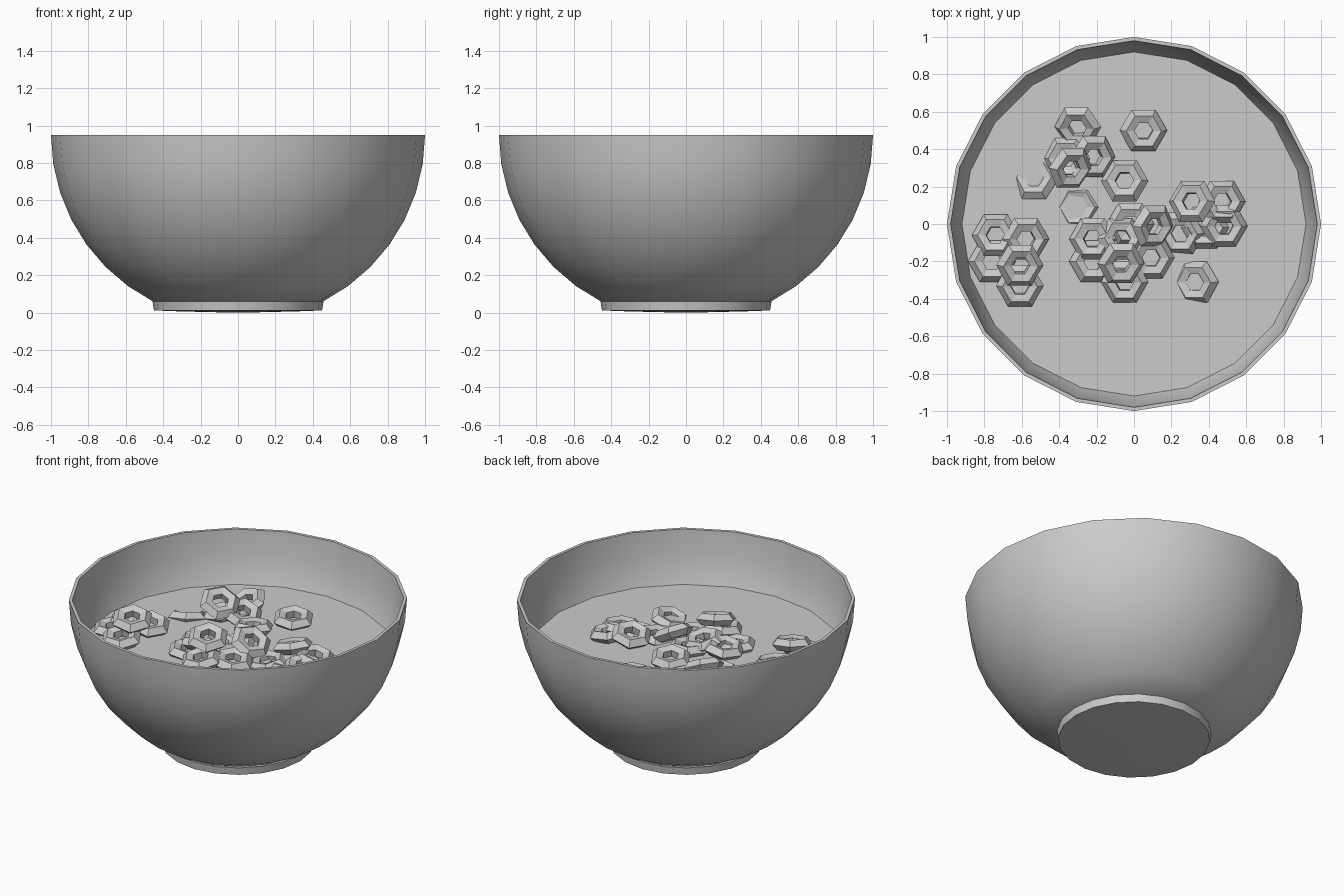
import bpy, bmesh
from math import sin, cos, pi, radians
from mathutils import Matrix, Euler

if "Cube" in bpy.data.objects:
    bpy.data.objects.remove(bpy.data.objects["Cube"])

SEG = 20
MILK_Z = 0.617


def make_object(name, bm, smooth=None):
    bmesh.ops.recalc_face_normals(bm, faces=bm.faces)
    me = bpy.data.meshes.new(name)
    bm.to_mesh(me)
    bm.free()
    ob = bpy.data.objects.new(name, me)
    bpy.context.collection.objects.link(ob)
    if smooth:
        bpy.ops.object.select_all(action='DESELECT')
        ob.select_set(True)
        bpy.context.view_layer.objects.active = ob
        bpy.ops.object.shade_smooth_by_angle(angle=radians(smooth))
    return ob


def lathe(name, profile, smooth=None):
    """Revolve (radius, z) points; radius 0 closes to a pole."""
    bm = bmesh.new()
    vs = [bm.verts.new((r, 0, z)) for r, z in profile]
    es = [bm.edges.new(p) for p in zip(vs, vs[1:])]
    bmesh.ops.spin(bm, geom=vs + es, axis=(0, 0, 1), cent=(0, 0, 0),
                   angle=2 * pi, steps=SEG)
    bmesh.ops.remove_doubles(bm, verts=bm.verts, dist=1e-4)
    return make_object(name, bm, smooth)


def arc(radius, steps):
    """Quarter-sphere profile hanging from the rim, in 9 degree steps."""
    return [(radius * cos(a), 0.95 - radius * sin(a))
            for a in (radians(9 * i) for i in steps)]


# Bowl: thin hemispherical shell, outside up to the rim and down the inside
lathe("bowl", [(0, 0.059)] + arc(1.0, range(7, -1, -1)) + arc(0.98, range(0, 8))
      + [(0, 0.077)], 35)

# Foot with a very slightly bulging underside
lathe("foot", [(0.45, 0.062), (0.457, 0.06), (0.45, 0.012), (0.37, 0.008),
               (0.14, 0.002), (0, 0)], 35)

# Milk surface
lathe("milk", [(0, MILK_Z), (0.92, MILK_Z)])

# Cereal rings: x, y, z, tilt about x, tilt about y (degrees)
RINGS = [
    (0.05, 0.50, 0.645, 5, 4), (-0.30, 0.52, 0.65, 22, -12),
    (-0.22, 0.36, 0.66, 10, 20), (-0.34, 0.30, 0.72, 18, 25),
    (-0.36, 0.35, 0.63, 0, -10), (-0.05, 0.23, 0.665, -8, -5),
    (-0.53, 0.24, 0.60, -16, -9), (-0.30, 0.09, 0.59, 0, -5),
    (0.10, -0.01, 0.70, 12, 30), (-0.02, 0.00, 0.64, 5, 0),
    (-0.22, -0.08, 0.66, 0, -8), (-0.07, -0.08, 0.67, -10, 8),
    (-0.07, -0.21, 0.76, 16, 10), (-0.22, -0.20, 0.63, 0, 5),
    (-0.05, -0.31, 0.66, 8, -4), (0.09, -0.18, 0.64, 5, 8),
    (0.25, -0.05, 0.62, 6, -8), (0.31, 0.12, 0.68, -8, -14),
    (0.47, 0.12, 0.65, 0, 10), (0.48, -0.01, 0.64, 5, 4),
    (0.38, -0.02, 0.62, 0, 0), (0.33, -0.31, 0.61, 4, -16),
    (-0.74, -0.06, 0.65, -5, -6), (-0.58, -0.08, 0.66, 6, 10),
    (-0.61, -0.22, 0.74, 12, 8), (-0.61, -0.33, 0.66, 8, 0),
    (-0.76, -0.20, 0.63, 0, 0),
]
# Six-sided ring cross-section: (radius, height)
SECTION = [(0.128, 0.0), (0.094, 0.036), (0.05, 0.022),
           (0.05, -0.022), (0.094, -0.036)]


def cereal_ring(i, x, y, z, rx, ry):
    bm = bmesh.new()
    loops = [[bm.verts.new((r * cos(k * pi / 3), r * sin(k * pi / 3), h))
              for r, h in SECTION] for k in range(6)]
    n = len(SECTION)
    for k in range(6):
        a, b = loops[k], loops[(k + 1) % 6]
        for j in range(n):
            bm.faces.new((a[j], b[j], b[(j + 1) % n], a[(j + 1) % n]))
    rot = Euler((radians(rx), radians(ry), 0)).to_matrix().to_4x4()
    bm.transform(Matrix.Translation((x, y, z)) @ rot)
    make_object(f"cereal_ring_{i:02d}", bm)


for i, ring in enumerate(RINGS, 1):
    cereal_ring(i, *ring)
